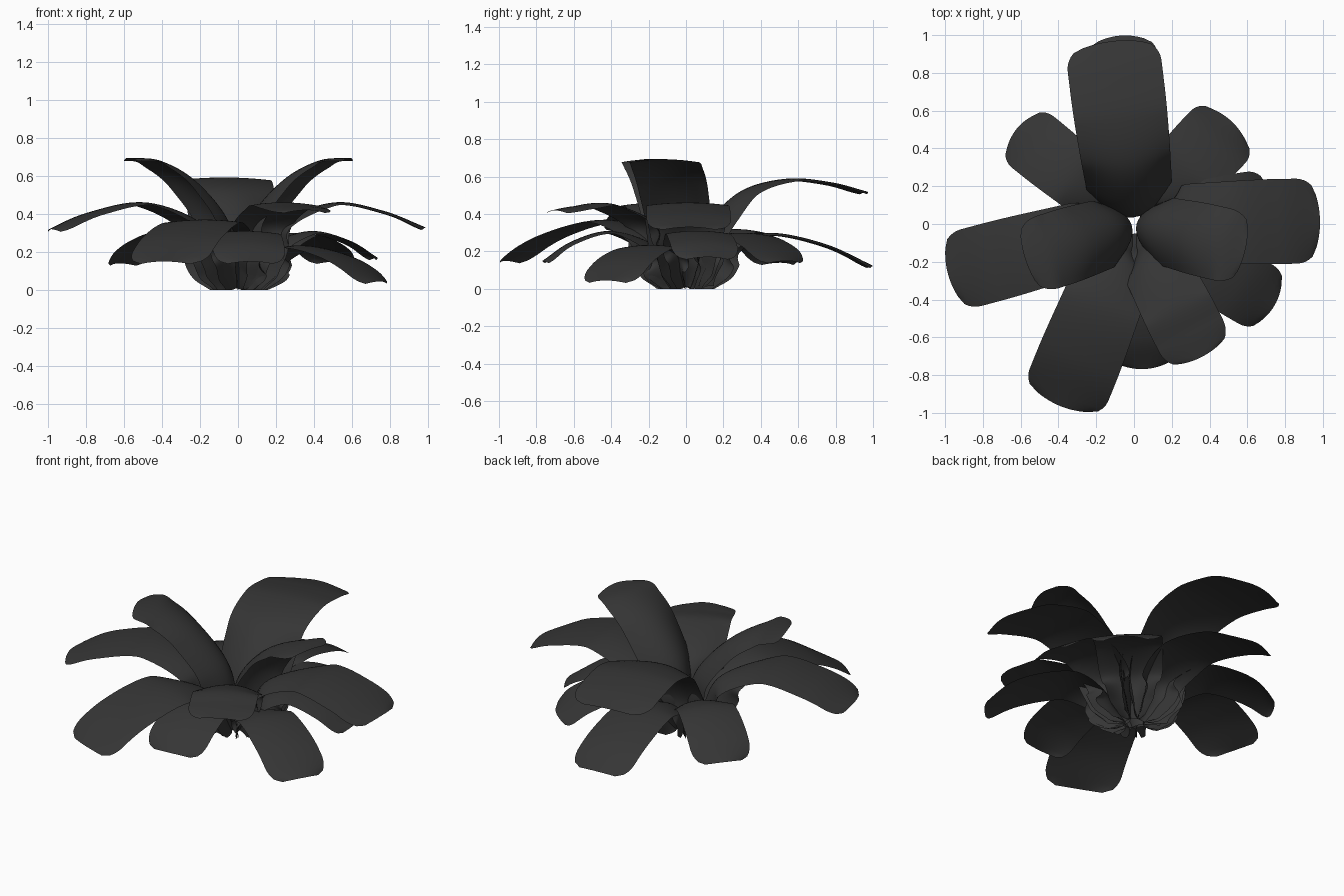
import bpy, bmesh, math
from mathutils import Vector

if "Cube" in bpy.data.objects:
    bpy.data.objects.remove(bpy.data.objects["Cube"])

mat = bpy.data.materials.new("dark_leaf")
mat.diffuse_color = (0.036, 0.036, 0.036, 1)
mat.use_nodes = True
mat.node_tree.nodes["Principled BSDF"].inputs["Base Color"].default_value = mat.diffuse_color


def spline(pts, n=10):
    """Catmull-Rom curve through (radius, height) points."""
    p = [Vector(q) for q in pts]
    p = [2 * p[0] - p[1]] + p + [2 * p[-1] - p[-2]]
    out = []
    for i in range(1, len(p) - 2):
        a, b, c, d = p[i - 1:i + 3]
        for k in range(n):
            t = k / n
            out.append(0.5 * (2 * b + (c - a) * t + (2 * a - 5 * b + 4 * c - d) * t * t
                              + (3 * b - a - 3 * c + d) * t ** 3))
    return out + [p[-2]]


def smooth(x):
    x = min(1, max(0, x))
    return x * x * (3 - 2 * x)


def leaf(name, azimuth, half_width, path, base=0.55, cols=12):
    """Arching strap leaf, folded outward where it is steep, with a rounded square tip."""
    a = math.radians(azimuth)
    out, side = Vector((math.cos(a), math.sin(a), 0)), Vector((-math.sin(a), math.cos(a), 0))
    up = Vector((0, 0, 1))
    pts = spline(path)
    dist = [0]
    for p, q in zip(pts, pts[1:]):
        dist.append(dist[-1] + (q - p).length)
    total = dist[-1]
    bm = bmesh.new()
    rows = []
    for i, p in enumerate(pts):
        tan = (pts[min(i + 1, len(pts) - 1)] - pts[max(i - 1, 0)]).normalized()
        normal = up * tan.x - out * tan.y
        s = dist[i] / total
        w = half_width * (base + (0.92 - base) * smooth(s / 0.4) + 0.08 * smooth((s - 0.3) / 0.5))
        # rounded tip, and narrowing into the crown
        d = min(1, (total - dist[i]) / 0.13)
        w *= 0.62 + 0.38 * math.sqrt(max(0, 1 - (1 - d) ** 2))
        crown = smooth(dist[i] / 0.13)
        w *= 0.65 + 0.35 * crown
        fold = 0.015 + 0.125 * max(0, tan.y) ** 1.5 * (0.55 + 0.45 * crown)
        row = []
        for k in range(cols + 1):
            u = 2 * k / cols - 1
            co = out * p.x + up * p.y + side * (u * w) - normal * (fold * u * u)
            # bow the very tip slightly
            co -= out * (0.015 * u * u * smooth((s - 0.85) / 0.15))
            co.z = max(co.z, 0.0)
            row.append(bm.verts.new(co))
        rows.append(row)
    for r, q in zip(rows, rows[1:]):
        for k in range(cols):
            bm.faces.new((r[k], q[k], q[k + 1], r[k + 1]))
    bmesh.ops.recalc_face_normals(bm, faces=bm.faces)
    bm.normal_update()
    if sum(f.normal.z for f in bm.faces) < 0:
        bmesh.ops.reverse_faces(bm, faces=bm.faces)
    for f in bm.faces:
        f.smooth = True
    me = bpy.data.meshes.new(name)
    bm.to_mesh(me)
    bm.free()
    me.materials.append(mat)
    bpy.context.collection.objects.link(bpy.data.objects.new(name, me))


def arch(peak_r, peak_z, tip_r, tip_z):
    """Low or middle leaf: rises from the crown, arches over, droops to the tip."""
    mid_r = (peak_r + tip_r) / 2 + 0.02
    return [(0.05, 0.01), (0.11, peak_z * 0.37), (0.07 + peak_r * 0.28, peak_z * 0.77),
            (peak_r, peak_z), (mid_r, peak_z - (peak_z - tip_z) * 0.33), (tip_r, tip_z)]


# upright inner leaves
high = [(0.03, 0.01), (0.015, 0.2), (0.075, 0.39), (0.25, 0.58), (0.44, 0.68), (0.605, 0.695)]
leaf("upper_leaf_left", 198, 0.2, high, 0.8)
leaf("upper_leaf_right", -13, 0.195, high, 0.8)
leaf("upper_leaf_back", 97, 0.25,
     [(0.05, 0.01), (0.04, 0.2), (0.14, 0.38), (0.31, 0.53), (0.55, 0.59), (0.78, 0.57), (0.975, 0.52)],
     0.85)

# middle ring
leaf("middle_leaf_left", 195, 0.21, arch(0.5, 0.46, 1.02, 0.32))
leaf("middle_leaf_right", 1, 0.225, arch(0.5, 0.46, 0.985, 0.33))
leaf("middle_leaf_front_right", 297, 0.19, arch(0.46, 0.455, 0.79, 0.42))
leaf("middle_leaf_front_left", 248, 0.225, arch(0.46, 0.37, 1.04, 0.15))

# lower ring
leaf("lower_leaf_front", 275, 0.19, arch(0.4, 0.31, 0.77, 0.15))
leaf("lower_leaf_right_front", -30, 0.18, arch(0.38, 0.235, 0.86, 0.045))
leaf("lower_leaf_right_back", 9, 0.18, arch(0.38, 0.31, 0.74, 0.17))
leaf("lower_leaf_back_right", 46, 0.2, arch(0.4, 0.3, 0.75, 0.15))
leaf("lower_leaf_back", 94, 0.19, arch(0.44, 0.3, 1.0, 0.125))
leaf("lower_leaf_back_left", 141, 0.175, arch(0.4, 0.32, 0.8, 0.14))
